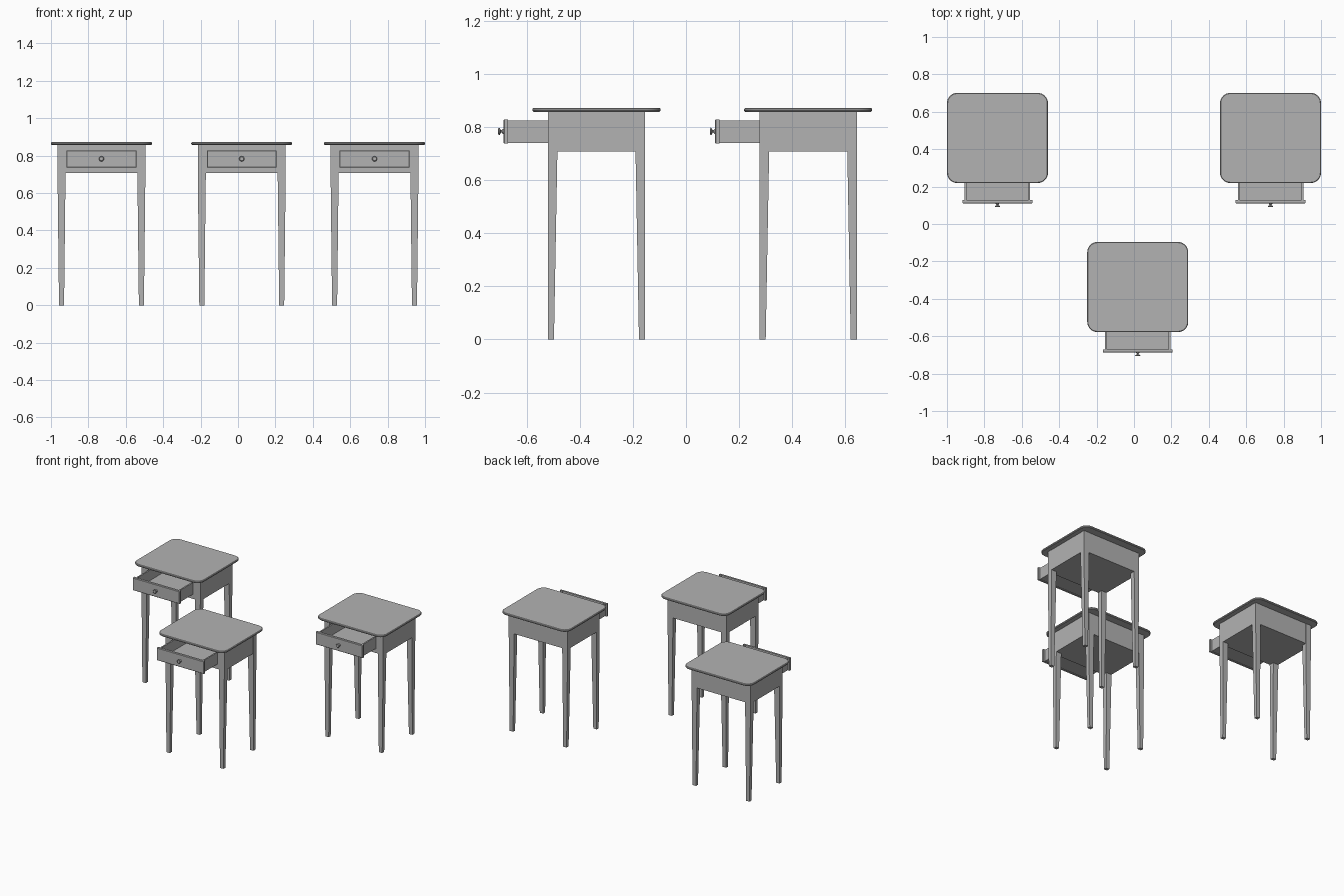
import bpy
import bmesh
from math import cos, sin, pi
from mathutils import Matrix

cube = bpy.data.objects.get("Cube")
if cube:
    bpy.data.objects.remove(cube, do_unlink=True)

grey = bpy.data.materials.new("plain_grey")
grey.use_nodes = True
colour = (0.45, 0.45, 0.45, 1)
grey.diffuse_color = colour
grey.node_tree.nodes["Principled BSDF"].inputs["Base Color"].default_value = colour

TABLES = {"left": (0.73, 0.46), "right": (-0.73, 0.46), "front": (0.02, -0.337)}
HALF_X, HALF_Y = 0.235, 0.183          # outside of the frame
APRON_Z, TOP_Z, HEIGHT = 0.708, 0.857, 0.872
OPEN_X, OPEN_LOW, OPEN_HIGH = 0.178, 0.738, 0.828


def add_box(bm, x, y, z):
    """Box from (min, max) pairs."""
    size = [b - a for a, b in (x, y, z)]
    mid = [(a + b) / 2 for a, b in (x, y, z)]
    m = Matrix.Translation(mid) @ Matrix.Diagonal((*size, 1))
    return bmesh.ops.create_cube(bm, size=1, matrix=m)["verts"]


def loft(bm, rings):
    """Skin a list of equal closed rings and cap both ends."""
    loops = [[bm.verts.new(p) for p in ring] for ring in rings]
    n = len(loops[0])
    for a, b in zip(loops, loops[1:]):
        for i in range(n):
            j = (i + 1) % n
            bm.faces.new((a[i], a[j], b[j], b[i]))
    bm.faces.new(loops[0][::-1])
    bm.faces.new(loops[-1])


def place(name, bm, smooth=False):
    """Finish a mesh and put one copy of it on every table."""
    bmesh.ops.recalc_face_normals(bm, faces=bm.faces)
    mesh = bpy.data.meshes.new(name)
    bm.to_mesh(mesh)
    bm.free()
    mesh.materials.append(grey)
    for table, (x, y) in TABLES.items():
        ob = bpy.data.objects.new(f"{table}_table_{name}", mesh)
        ob.location = (x, y, 0)
        bpy.context.collection.objects.link(ob)
    if smooth:
        bpy.ops.object.select_all(action="DESELECT")
        ob.select_set(True)
        bpy.context.view_layer.objects.active = ob
        bpy.ops.object.shade_smooth_by_angle(angle=0.6)


# Table top: rounded rectangle with softened rim
def rounded_ring(inset, z, hx=0.27, hy=0.241, r=0.055, steps=8):
    ring = []
    for k, (sx, sy) in enumerate(((1, 1), (-1, 1), (-1, -1), (1, -1))):
        for i in range(steps + 1):
            a = (k + i / steps) * pi / 2
            ring.append((sx * (hx - r) + (r - inset) * cos(a),
                         sy * (hy - r) + (r - inset) * sin(a), z))
    return ring


bm = bmesh.new()
loft(bm, [rounded_ring(0.004, TOP_Z), rounded_ring(0, TOP_Z + 0.004),
          rounded_ring(0, HEIGHT - 0.004), rounded_ring(0.004, HEIGHT)])
place("top", bm, smooth=True)

# Legs: square above, tapering from the apron to the floor
for side, sx in (("left", 1), ("right", -1)):
    for end, sy in (("front", -1), ("back", 1)):
        bm = bmesh.new()
        rings = []
        for z, w, d in ((0, 0.027, 0.023), (APRON_Z, 0.043, 0.036), (TOP_Z, 0.043, 0.036)):
            cx, outer = sx * (HALF_X - 0.0215), sy * HALF_Y
            inner = sy * (HALF_Y - d)
            rings.append([(cx - w / 2, outer, z), (cx + w / 2, outer, z),
                          (cx + w / 2, inner, z), (cx - w / 2, inner, z)])
        loft(bm, rings)
        place(f"{end}_{side}_leg", bm)

# Apron: sides, back, closed bottom and the rails around the drawer opening
bm = bmesh.new()
ax, ay = HALF_X - 0.001, HALF_Y - 0.001
for sx in (-1, 1):
    add_box(bm, sorted((sx * OPEN_X, sx * ax)), (-ay, ay), (APRON_Z, TOP_Z))
add_box(bm, (-OPEN_X, OPEN_X), (ay - 0.02, ay), (APRON_Z, TOP_Z))
add_box(bm, (-OPEN_X, OPEN_X), (-ay, ay - 0.02), (APRON_Z, OPEN_LOW))
add_box(bm, (-OPEN_X, OPEN_X), (-ay, -ay + 0.02), (OPEN_HIGH, TOP_Z))
place("apron", bm)

# Drawer box: floor, two sides and back, pulled partly out
FRONT, REAR = -0.333, 0.01
bm = bmesh.new()
low, high, half, wall = 0.74, 0.825, 0.175, 0.01
add_box(bm, (-half, half), (FRONT, REAR), (low, low + wall))
for sx in (-1, 1):
    add_box(bm, sorted((sx * half, sx * (half - wall))), (FRONT, REAR), (low + wall, high))
add_box(bm, (wall - half, half - wall), (REAR - wall, REAR), (low + wall, high))
place("drawer_box", bm)

# Drawer front with a slightly eased outer edge
bm = bmesh.new()
add_box(bm, (-0.187, 0.187), (FRONT - 0.017, FRONT), (0.737, 0.828))
face = min(bm.faces, key=lambda f: f.calc_center_median().y)
bmesh.ops.bevel(bm, geom=list(face.edges), offset=0.003, segments=1, affect="EDGES")
place("drawer_front", bm)

# Knob: turned profile of (radius, distance out from the drawer front)
bm = bmesh.new()
profile = ((0.010, 0), (0.009, 0.003), (0.005, 0.006), (0.005, 0.010),
           (0.013, 0.014), (0.014, 0.017), (0.010, 0.020))
loft(bm, [[(r * cos(i * pi / 8), FRONT - 0.017 - d, 0.783 + r * sin(i * pi / 8))
           for i in range(16)] for r, d in profile])
place("drawer_knob", bm, smooth=True)
